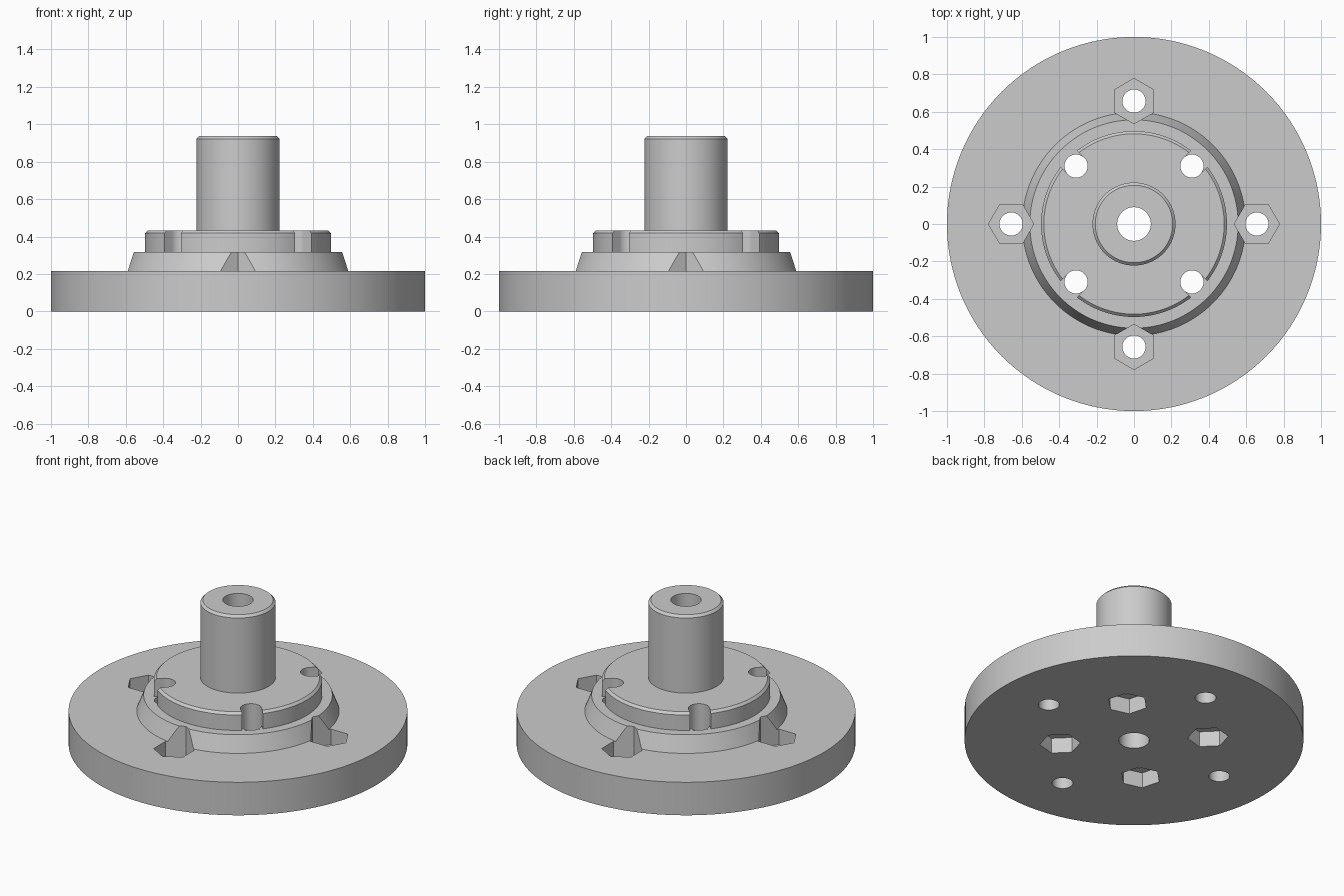
import bpy, bmesh, math
from mathutils import Matrix

cube = bpy.data.objects.get("Cube")
if cube:
    bpy.data.objects.remove(cube, do_unlink=True)

steel = bpy.data.materials.new("grey_steel")
steel.use_nodes = True
GREY = (0.6, 0.6, 0.6, 1)
steel.diffuse_color = GREY
steel.node_tree.nodes["Principled BSDF"].inputs["Base Color"].default_value = GREY

DISC_TOP, LEDGE, BOSS_TOP, SHAFT_TOP = 0.215, 0.318, 0.433, 0.937
OUTER_RING, INNER_RING = 0.657, 0.438   # bolt circle radii
HOLE_R, HEX_R, POCKET = 0.062, 0.121, 0.1
CHAMFER, BORE_R = 0.015, 0.09


def make_object(name, bm):
    bmesh.ops.recalc_face_normals(bm, faces=bm.faces)
    mesh = bpy.data.meshes.new(name)
    bm.to_mesh(mesh)
    bm.free()
    ob = bpy.data.objects.new(name, mesh)
    bpy.context.collection.objects.link(ob)
    mesh.materials.append(steel)
    return ob


def revolve(name, profile, steps=128):
    """Spin a closed (radius, height) outline around z."""
    bm = bmesh.new()
    verts = [bm.verts.new((r, 0, z)) for r, z in profile]
    edges = [bm.edges.new((v, verts[i - 1])) for i, v in enumerate(verts)]
    bmesh.ops.spin(bm, geom=verts + edges, cent=(0, 0, 0), axis=(0, 0, 1),
                   angle=math.tau, steps=steps, use_duplicate=False)
    bmesh.ops.remove_doubles(bm, verts=bm.verts, dist=0.0001)
    return make_object(name, bm)


def add_prism(bm, angle, radius, sides, size, z0, z1, turn=0):
    """Upright prism placed on a bolt circle."""
    place = (Matrix.Rotation(angle, 4, 'Z')
             @ Matrix.Translation((radius, 0, (z0 + z1) / 2))
             @ Matrix.Rotation(turn, 4, 'Z'))
    bmesh.ops.create_cone(bm, cap_ends=True, segments=sides, radius1=size,
                          radius2=size, depth=z1 - z0, matrix=place)


def add_slot(bm, angle):
    """Box opening an inner bolt hole through the rim of the boss."""
    place = (Matrix.Rotation(angle, 4, 'Z')
             @ Matrix.Translation((INNER_RING + 0.08, 0, LEDGE + 0.1005))
             @ Matrix.Diagonal((0.16, 2 * HOLE_R, 0.2, 1)))
    bmesh.ops.create_cube(bm, size=1, matrix=place)


def cut(target, name, bm):
    cutter = make_object(name, bm)
    cutter.hide_render = True
    mod = target.modifiers.new(name, 'BOOLEAN')
    mod.operation, mod.solver, mod.object = 'DIFFERENCE', 'EXACT', cutter
    bpy.context.view_layer.objects.active = target
    bpy.ops.object.modifier_apply(modifier=name)
    bpy.data.objects.remove(cutter, do_unlink=True)


# Turned body: disc, conical shoulder, boss and bored shaft
hub = revolve("flanged_hub", [
    (BORE_R, 0), (1, 0), (1, DISC_TOP),
    (0.597, DISC_TOP), (0.557, LEDGE),
    (0.497, LEDGE), (0.497, BOSS_TOP - CHAMFER), (0.482, BOSS_TOP),
    (0.222, BOSS_TOP), (0.222, SHAFT_TOP - CHAMFER), (0.207, SHAFT_TOP),
    (BORE_R, SHAFT_TOP)])

holes, top_pockets, bottom_pockets, slots = (bmesh.new() for _ in range(4))
for i in range(4):
    straight = i * math.pi / 2
    diagonal = straight + math.pi / 4
    # Hexagons have their corners along the bolt circle
    add_prism(top_pockets, straight, OUTER_RING, 6, HEX_R,
              DISC_TOP - POCKET, 0.6, math.pi / 2)
    add_prism(bottom_pockets, diagonal, INNER_RING, 6, HEX_R,
              -0.1, POCKET, math.pi / 2)
    add_prism(holes, straight, OUTER_RING, 32, HOLE_R, -0.2, 0.7)
    add_prism(holes, diagonal, INNER_RING, 32, HOLE_R, -0.2, 0.7)
    add_slot(slots, diagonal)

# Cut the sockets, slots and bolt holes
cut(hub, "top_hex_pockets", top_pockets)
cut(hub, "bottom_hex_pockets", bottom_pockets)
cut(hub, "rim_slots", slots)
cut(hub, "bolt_holes", holes)

bpy.ops.object.select_all(action='DESELECT')
hub.select_set(True)
bpy.context.view_layer.objects.active = hub
bpy.ops.object.shade_smooth_by_angle(angle=math.radians(25))
